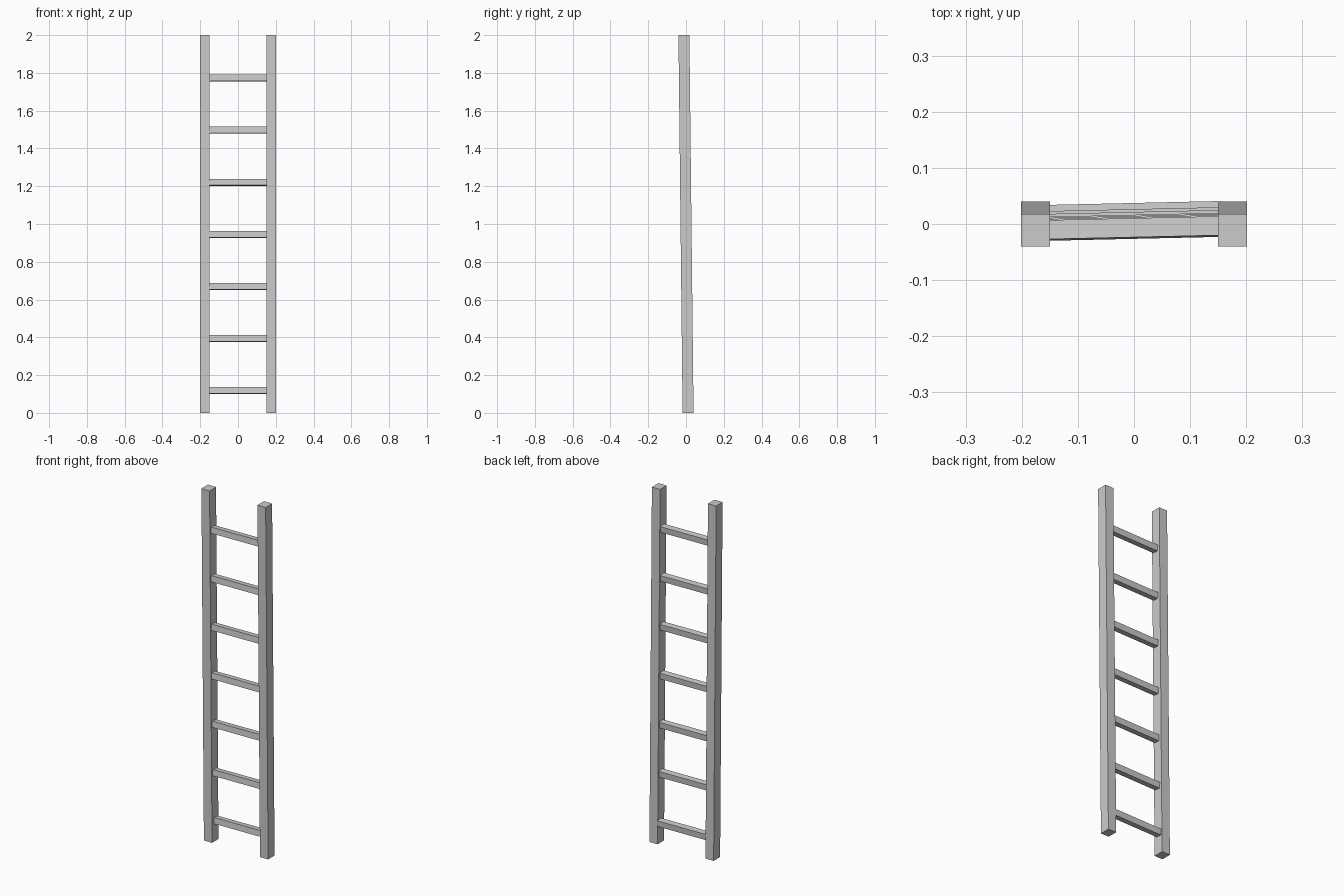
import bpy, bmesh, math
from mathutils import Matrix

if "Cube" in bpy.data.objects:
    bpy.data.objects.remove(bpy.data.objects["Cube"])


def box(name, size, loc, rot=(0, 0, 0), shear=0.0):
    """Box with baked rotation; shear slides y as z rises."""
    bm = bmesh.new()
    bmesh.ops.create_cube(bm, size=1)
    for v in bm.verts:
        v.co.x *= size[0]
        v.co.y *= size[1]
        v.co.z *= size[2]
        v.co.y += v.co.z * shear
    mesh = bpy.data.meshes.new(name)
    bm.to_mesh(mesh)
    bm.free()
    ob = bpy.data.objects.new(name, mesh)
    ob.location = loc
    ob.rotation_euler = rot
    bpy.context.collection.objects.link(ob)
    return ob


# Side rails, leaning slightly to the front at the top
for side, label in ((-1, "left"), (1, "right")):
    box(f"{label}_rail", (0.051, 0.058, 2.0), (side * 0.1755, 0, 1.0), shear=-0.011)

# Seven square rungs, each a little twisted, ends set into the rails
rung_y = (0.019, 0.008, 0.003, -0.002, -0.004, -0.006, -0.008)
for i, y in enumerate(rung_y):
    box(f"rung_{i + 1}", (0.31, 0.034, 0.034), (0, y, 0.118 + i * 0.2757),
        rot=(math.radians(-5), 0, math.radians(1.3)))
